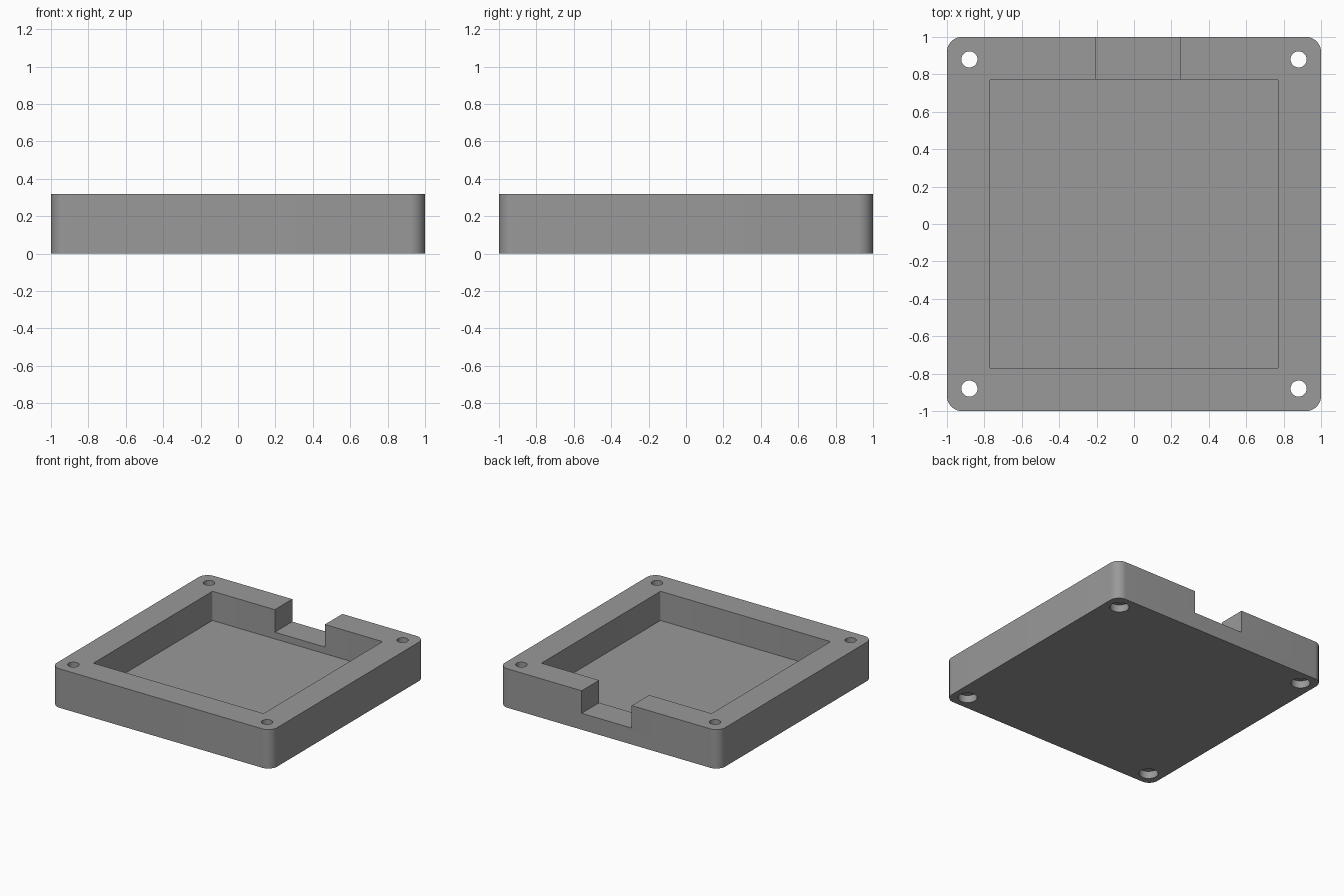
import bpy, bmesh, math

if "Cube" in bpy.data.objects:
    bpy.data.objects.remove(bpy.data.objects["Cube"])

HEIGHT = 0.32

grey = bpy.data.materials.new("grey plastic")
grey.diffuse_color = (0.32, 0.32, 0.32, 1)
grey.use_nodes = True
grey.node_tree.nodes["Principled BSDF"].inputs["Base Color"].default_value = grey.diffuse_color


def finish(name, bm):
    mesh = bpy.data.meshes.new(name)
    bm.to_mesh(mesh)
    bm.free()
    mesh.materials.append(grey)
    obj = bpy.data.objects.new(name, mesh)
    bpy.context.collection.objects.link(obj)
    return obj


def block(name, x0, x1, y0, y1, z0, z1, radius=0, segments=12):
    """Box with optionally rounded vertical corners."""
    bm = bmesh.new()
    bmesh.ops.create_cube(bm, size=1)
    for v in bm.verts:
        v.co.x = x1 if v.co.x > 0 else x0
        v.co.y = y1 if v.co.y > 0 else y0
        v.co.z = z1 if v.co.z > 0 else z0
    if radius:
        uprights = [e for e in bm.edges
                    if abs(e.verts[0].co.z - e.verts[1].co.z) > 0.01]
        bmesh.ops.bevel(bm, geom=uprights, offset=radius, segments=segments,
                        profile=0.5, affect='EDGES')
    return finish(name, bm)


def screw_cutter(name, x, y):
    """Through hole with a wider recess for the screw head underneath."""
    profile = [(0, -0.1), (0.071, -0.1), (0.071, 0.06),
               (0.043, 0.06), (0.043, HEIGHT + 0.1), (0, HEIGHT + 0.1)]
    bm = bmesh.new()
    verts = [bm.verts.new((r, 0, z)) for r, z in profile]
    edges = [bm.edges.new(p) for p in zip(verts, verts[1:])]
    bmesh.ops.spin(bm, geom=verts + edges, cent=(0, 0, 0), axis=(0, 0, 1),
                   angle=2 * math.pi, steps=40)
    bmesh.ops.remove_doubles(bm, verts=bm.verts, dist=1e-4)
    bmesh.ops.recalc_face_normals(bm, faces=bm.faces)
    bmesh.ops.translate(bm, verts=bm.verts, vec=(x, y, 0))
    return finish(name, bm)


# Rounded square tray body
tray = block("tray", -1, 1, -1, 1, 0, HEIGHT, radius=0.08)

# Square pocket, cable notch in the back wall, four corner screw holes
cutters = [
    block("pocket_cutter", -0.773, 0.773, -0.773, 0.773, 0.08, 0.5, 0.01, 4),
    block("notch_cutter", -0.207, 0.248, 0.7, 1.1, 0.135, 0.6),
]
cutters += [screw_cutter("screw_cutter", sx * 0.88, sy * 0.88)
            for sx in (-1, 1) for sy in (-1, 1)]

bpy.context.view_layer.objects.active = tray
tray.select_set(True)
for cutter in cutters:
    cutter.hide_render = True
    mod = tray.modifiers.new("cut", 'BOOLEAN')
    mod.operation = 'DIFFERENCE'
    mod.solver = 'EXACT'
    mod.object = cutter
    bpy.ops.object.modifier_apply(modifier=mod.name)
    bpy.data.objects.remove(cutter)

# Smooth round corners and holes, keep the crisp edges
bpy.ops.object.shade_smooth_by_angle(angle=math.radians(30))
